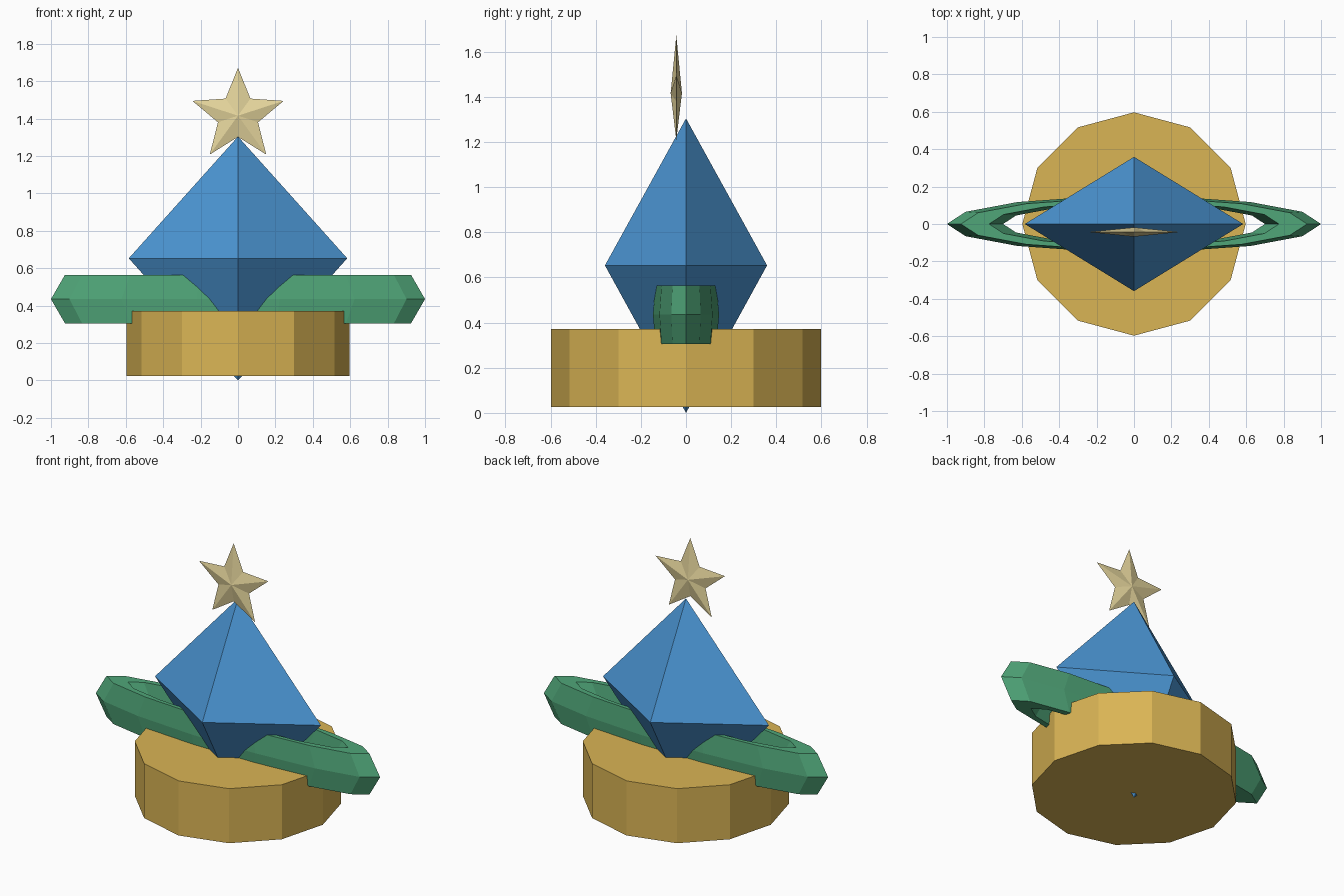
import bpy
from math import sin, cos, pi

if "Cube" in bpy.data.objects:
    bpy.data.objects.remove(bpy.data.objects["Cube"])


def paint(obj, rgb):
    mat = bpy.data.materials.new(obj.name + "_colour")
    mat.diffuse_color = (*rgb, 1)
    mat.use_nodes = True
    mat.node_tree.nodes["Principled BSDF"].inputs["Base Color"].default_value = mat.diffuse_color
    obj.data.materials.append(mat)


def bipyramid(name, outline, tip_a, tip_b, rgb):
    """Closed outline joined to a tip on each side."""
    n = len(outline)
    faces = []
    for i in range(n):
        j = (i + 1) % n
        faces += [(i, j, n), (j, i, n + 1)]
    mesh = bpy.data.meshes.new(name)
    mesh.from_pydata(outline + [tip_a, tip_b], [], faces)
    obj = bpy.data.objects.new(name, mesh)
    bpy.context.collection.objects.link(obj)
    paint(obj, rgb)


# Twelve-sided base drum
bottom, top = 0.025, 0.372
bpy.ops.mesh.primitive_cylinder_add(vertices=12, radius=0.597, depth=top - bottom,
                                    location=(0, 0, (bottom + top) / 2))
base = bpy.context.object
base.name = "base"
paint(base, (0.70, 0.46, 0.09))

# Flattened faceted ring
bpy.ops.mesh.primitive_torus_add(major_segments=14, minor_segments=6,
                                 major_radius=0.85, minor_radius=0.15,
                                 location=(0, 0, 0.435))
ring = bpy.context.object
ring.name = "ring"
ring.scale.y = 0.15
paint(ring, (0.08, 0.38, 0.19))

# Stretched octahedron body
mid = 0.653
bipyramid("body", [(0.584, 0, mid), (0, 0.359, mid), (-0.584, 0, mid), (0, -0.359, mid)],
          (0, 0, 1.304), (0, 0, 0), (0.07, 0.30, 0.65))

# Five-pointed star on the tip
star_y, star_z = -0.043, 1.4155
star = []
for i in range(10):
    r = 0.113 if i % 2 else 0.2565
    a = pi / 2 + i * pi / 5
    star.append((r * cos(a), star_y, star_z + r * sin(a)))
bipyramid("star", star, (0, star_y - 0.025, star_z), (0, star_y + 0.025, star_z),
          (0.80, 0.68, 0.34))
